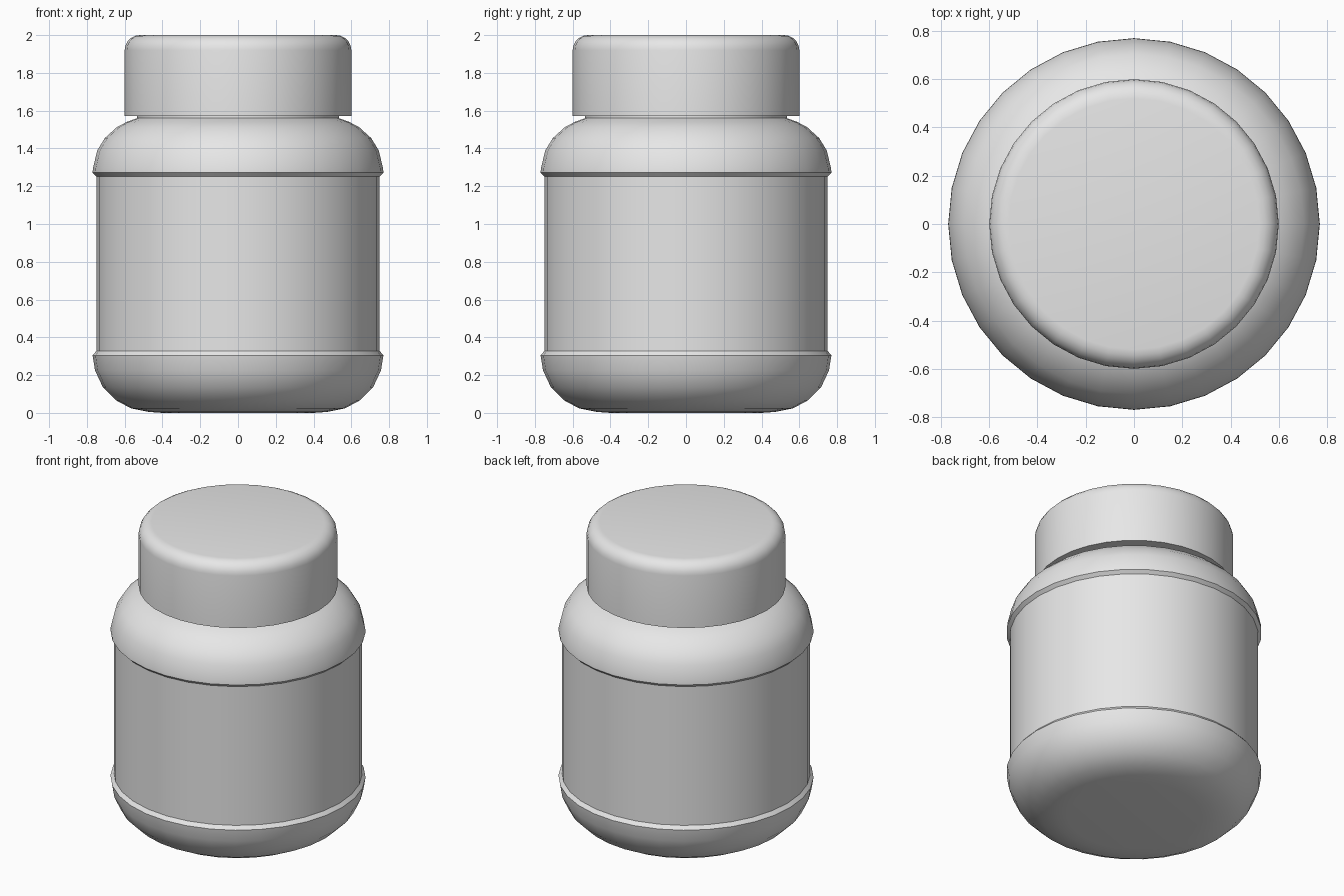
import bpy, bmesh, math

if "Cube" in bpy.data.objects:
    bpy.data.objects.remove(bpy.data.objects["Cube"])

SIDES = 32

grey = bpy.data.materials.new("light grey")
grey.diffuse_color = (0.8, 0.8, 0.8, 1)
grey.use_nodes = True
grey.node_tree.nodes["Principled BSDF"].inputs["Base Color"].default_value = grey.diffuse_color


def lathe(name, profile):
    """Spin a (radius, height) profile around z; end points on the axis become caps."""
    bm = bmesh.new()
    rings = []
    for r, z in profile:
        rings.append([bm.verts.new((r * math.cos(2 * math.pi * i / SIDES),
                                    r * math.sin(2 * math.pi * i / SIDES), z))
                      for i in range(SIDES)])
    for a, b in zip(rings, rings[1:]):
        for i in range(SIDES):
            j = (i + 1) % SIDES
            bm.faces.new((a[i], a[j], b[j], b[i]))
    bm.faces.new(rings[0][::-1])
    bm.faces.new(rings[-1])
    bmesh.ops.recalc_face_normals(bm, faces=bm.faces)
    me = bpy.data.meshes.new(name)
    bm.to_mesh(me)
    bm.free()
    me.materials.append(grey)
    ob = bpy.data.objects.new(name, me)
    bpy.context.collection.objects.link(ob)
    bpy.ops.object.select_all(action='DESELECT')
    ob.select_set(True)
    bpy.context.view_layer.objects.active = ob
    bpy.ops.object.shade_smooth_by_angle(angle=math.radians(32))
    return ob


# Jar: rounded base, recessed label band, rounded shoulder, short neck
lathe("jar_body", [
    (0.40, 0.0), (0.47, 0.005), (0.566, 0.024), (0.645, 0.066), (0.715, 0.135),
    (0.757, 0.225), (0.77, 0.305),
    (0.75, 0.328), (0.75, 1.252),
    (0.77, 1.272), (0.768, 1.295), (0.745, 1.39), (0.705, 1.455),
    (0.642, 1.512), (0.59, 1.54), (0.535, 1.56),
    (0.535, 1.60),
])

# Lid: straight wall with a rounded top rim
R = 0.08
rim = [(0.60 - R + R * math.cos(t), 2.0 - R + R * math.sin(t))
       for t in (math.pi / 2 * k / 5 for k in range(6))]
lathe("lid", [(0.60, 1.572)] + rim)
